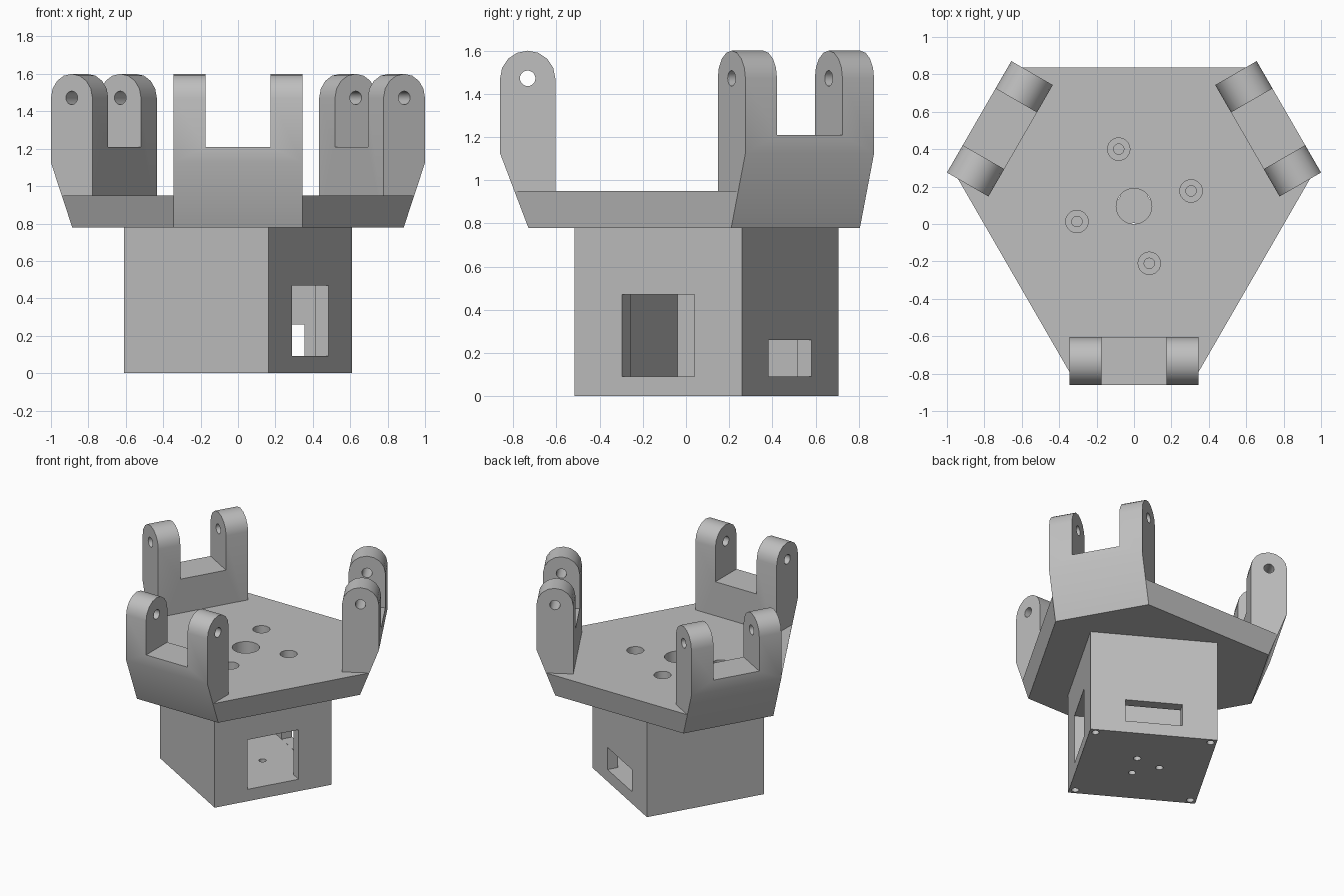
import bpy
import bmesh
from math import cos, sin, pi, radians

cube = bpy.data.objects.get("Cube")
if cube:
    bpy.data.objects.remove(cube, do_unlink=True)

AXIS_Y = 0.095           # shared vertical axis of the assembly
BASE_Z, PLATE_Z = 0.78, 0.95
HALF_W = 0.344           # half width of a bracket

grey = bpy.data.materials.new("light_grey")
grey.use_nodes = True
colour = (0.52, 0.52, 0.52, 1)
grey.diffuse_color = colour
grey.node_tree.nodes["Principled BSDF"].inputs["Base Color"].default_value = colour


def add_loft(bm, ring_a, ring_b):
    """Closed solid between two rings of equal length."""
    a = [bm.verts.new(p) for p in ring_a]
    b = [bm.verts.new(p) for p in ring_b]
    faces = [bm.faces.new(a), bm.faces.new(b)]
    n = len(a)
    for i in range(n):
        j = (i + 1) % n
        faces.append(bm.faces.new((a[i], a[j], b[j], b[i])))
    bmesh.ops.recalc_face_normals(bm, faces=faces)


def add_box(bm, x0, x1, y0, y1, z0, z1):
    ring = [(x0, y0), (x1, y0), (x1, y1), (x0, y1)]
    add_loft(bm, [(x, y, z0) for x, y in ring], [(x, y, z1) for x, y in ring])


def add_drill(bm, x, y, r, z0, z1, sides=24):
    ring = [(x + r * cos(2 * pi * i / sides), y + r * sin(2 * pi * i / sides))
            for i in range(sides)]
    add_loft(bm, [(p, q, z0) for p, q in ring], [(p, q, z1) for p, q in ring])


def make_object(name, bm):
    mesh = bpy.data.meshes.new(name)
    bm.to_mesh(mesh)
    bm.free()
    mesh.materials.append(grey)
    obj = bpy.data.objects.new(name, mesh)
    bpy.context.collection.objects.link(obj)
    return obj


def cut(obj, bm):
    """Subtract the solids in bm from obj."""
    cutter = make_object("cutter", bm)
    cutter.hide_render = True
    mod = obj.modifiers.new("cut", 'BOOLEAN')
    mod.operation, mod.solver, mod.object = 'DIFFERENCE', 'EXACT', cutter
    bpy.context.view_layer.update()
    graph = bpy.context.evaluated_depsgraph_get()
    mesh = bpy.data.meshes.new_from_object(obj.evaluated_get(graph))
    obj.modifiers.clear()
    obj.data = mesh
    mesh.name = obj.name
    bpy.data.objects.remove(cutter, do_unlink=True)


def smooth(obj):
    bpy.ops.object.select_all(action='DESELECT')
    obj.select_set(True)
    bpy.context.view_layer.objects.active = obj
    bpy.ops.object.shade_smooth_by_angle(angle=radians(30))


def polar(r, degrees):
    return r * cos(radians(degrees)), r * sin(radians(degrees))


# Hollow housing, with its open top closed by the plate
HALF, INNER, FLOOR = 0.447, 0.367, 0.09
bm = bmesh.new()
add_box(bm, -HALF, HALF, -HALF, HALF, 0, BASE_Z)
housing = make_object("housing", bm)

bm = bmesh.new()
add_box(bm, -INNER, INNER, -INNER, INNER, FLOOR, 1)
cut(housing, bm)

# Side window, rear slot and screw holes in the underside
bm = bmesh.new()
add_box(bm, 0.3, 0.5, -0.195, 0.195, FLOOR + 0.001, 0.47)
add_box(bm, -0.2, 0.2, 0.3, 0.5, FLOOR + 0.001, 0.26)
for sx in (-1, 1):
    for sy in (-1, 1):
        add_drill(bm, sx * 0.405, sy * 0.405, 0.026, -0.1, 0.3, 16)
for angle in (60, 180, 300):
    add_drill(bm, *polar(0.116, angle), 0.026, -0.1, 0.15, 16)
cut(housing, bm)
housing.rotation_euler.z = radians(-30)
housing.location.y = AXIS_Y
smooth(housing)


# Six-sided plate with flared edges
def plate_ring(dist, z):
    ring = []
    for k in range(3):
        angle = radians(-90 + 120 * k)
        c, s = cos(angle), sin(angle)
        for w in (-HALF_W, HALF_W):
            ring.append((dist * c - w * s, dist * s + w * c, z))
    return ring


bm = bmesh.new()
add_loft(bm, plate_ring(0.823, BASE_Z), plate_ring(0.888, PLATE_Z))
plate = make_object("plate", bm)

# Centre hole and counterbored screw holes
bm = bmesh.new()
add_drill(bm, 0, 0, 0.095, 0.7, 1, 32)
for k in range(4):
    add_drill(bm, *polar(0.316, 15 + 90 * k), 0.06, 0.87, 1)
cut(plate, bm)
bm = bmesh.new()
for k in range(4):
    add_drill(bm, *polar(0.316, 15 + 90 * k), 0.028, 0.7, 1, 16)
cut(plate, bm)
plate.location.y = AXIS_Y
smooth(plate)

# Forked bracket: round-topped profile, slotted and drilled
PIN_D, PIN_Z, TOP_R = 0.828, 1.472, 0.128
profile = [(0.70, BASE_Z), (0.825, BASE_Z), (0.956, 1.125)]
for i in range(9):
    dx, dz = polar(TOP_R, i * 22.5)
    profile.append((PIN_D + dx, PIN_Z + dz))
bm = bmesh.new()
add_loft(bm, [(-HALF_W, -d, z) for d, z in profile],
         [(HALF_W, -d, z) for d, z in profile])
bracket = make_object("front_bracket", bm)

bm = bmesh.new()
add_box(bm, -0.175, 0.175, -1.1, -0.5, 1.21, 1.8)
cut(bracket, bm)
bm = bmesh.new()
pin = [polar(0.036, i * 18) for i in range(20)]
add_loft(bm, [(-0.5, -PIN_D + p, PIN_Z + q) for p, q in pin],
         [(0.5, -PIN_D + p, PIN_Z + q) for p, q in pin])
cut(bracket, bm)
bracket.location.y = AXIS_Y
smooth(bracket)

for name, turn in (("back_left_bracket", 120), ("back_right_bracket", 240)):
    twin = bracket.copy()
    twin.name = name
    twin.rotation_euler.z = radians(turn)
    bpy.context.collection.objects.link(twin)
